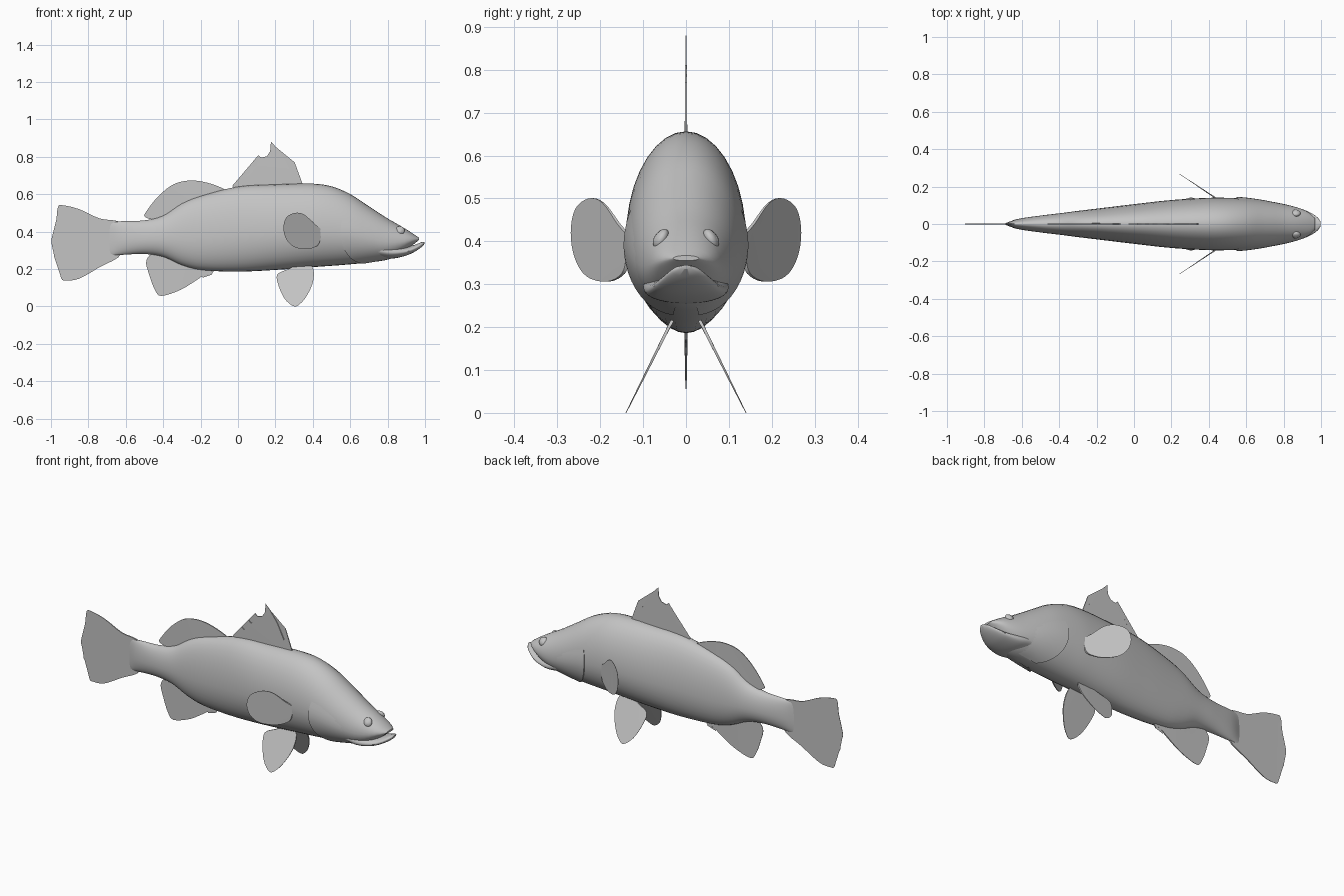
import bpy
import bmesh
from math import sin, cos, pi
from mathutils import Vector

cube = bpy.data.objects.get("Cube")
if cube:
    bpy.data.objects.remove(cube)

grey = bpy.data.materials.new("fish grey")
grey.use_nodes = True
grey.diffuse_color = (0.55, 0.55, 0.55, 1)
grey.node_tree.nodes["Principled BSDF"].inputs["Base Color"].default_value = (0.55, 0.55, 0.55, 1)


def finish(bm, name, smooth=True):
    bmesh.ops.recalc_face_normals(bm, faces=bm.faces)
    mesh = bpy.data.meshes.new(name)
    bm.to_mesh(mesh)
    bm.free()
    mesh.materials.append(grey)
    obj = bpy.data.objects.new(name, mesh)
    bpy.context.collection.objects.link(obj)
    if smooth:
        bpy.ops.object.select_all(action="DESELECT")
        obj.select_set(True)
        bpy.context.view_layer.objects.active = obj
        bpy.ops.object.shade_smooth_by_angle(angle=0.7)
    return obj


def mirror(obj):
    mod = obj.modifiers.new("mirror", "MIRROR")
    mod.use_axis = (False, True, False)
    mod.use_mirror_merge = False


def sample(stations, x):
    """Smoothly interpolate bottom, top and half width at x."""
    n = len(stations)
    i = max(k for k in range(n - 1) if stations[k][0] <= x or k == 0)
    a, b = Vector(stations[i]), Vector(stations[i + 1])
    before, after = Vector(stations[max(i - 1, 0)]), Vector(stations[min(i + 2, n - 1)])
    h = b[0] - a[0]
    t = (x - a[0]) / h
    ta = (b - before) * (h / (b[0] - before[0]))
    tb = (after - a) * (h / (after[0] - a[0]))
    p = (a * (2*t**3 - 3*t**2 + 1) + ta * (t**3 - 2*t**2 + t)
         + b * (3*t**2 - 2*t**3) + tb * (t**3 - t**2))
    return p[1], p[2], p[3]


def skin(stations, x, angle, lift=0.0):
    """Point on the egg-shaped section; angle 0 is the side, pi/2 the top."""
    low, high, wide = sample(stations, x)
    mid = low + 0.43 * (high - low)
    reach = (high - mid if sin(angle) > 0 else mid - low) + lift
    return Vector((x, (wide + lift) * cos(angle), mid + reach * sin(angle)))


def loft(name, stations, rings, sides):
    bm = bmesh.new()
    first, last = stations[0][0], stations[-1][0]
    loops = []
    for r in range(rings + 1):
        x = first + (last - first) * r / rings
        loops.append([bm.verts.new(skin(stations, x, 2 * pi * s / sides)) for s in range(sides)])
    for a, b in zip(loops, loops[1:]):
        for s in range(sides):
            t = (s + 1) % sides
            bm.faces.new((a[s], a[t], b[t], b[s]))
    bm.faces.new(loops[0])
    bm.faces.new(loops[-1])
    return finish(bm, name)


# Body and lower jaw: x, bottom, top, half width
BODY = [(-0.69, 0.27, 0.45, 0.003), (-0.63, 0.275, 0.455, 0.025), (-0.5, 0.28, 0.46, 0.045),
        (-0.4, 0.265, 0.485, 0.057), (-0.3, 0.22, 0.55, 0.07), (-0.2, 0.195, 0.59, 0.082),
        (0, 0.186, 0.64, 0.106), (0.2, 0.195, 0.652, 0.128), (0.4, 0.21, 0.656, 0.14),
        (0.5, 0.217, 0.642, 0.14), (0.6, 0.225, 0.6, 0.136), (0.7, 0.235, 0.535, 0.125),
        (0.8, 0.25, 0.47, 0.107), (0.87, 0.28, 0.43, 0.089), (0.93, 0.325, 0.393, 0.065),
        (0.968, 0.355, 0.367, 0.03)]
JAW = [(0.74, 0.26, 0.36, 0.1), (0.82, 0.255, 0.33, 0.097), (0.9, 0.272, 0.32, 0.079),
       (0.95, 0.295, 0.331, 0.057), (0.985, 0.32, 0.345, 0.032), (0.998, 0.335, 0.345, 0.012)]
loft("body", BODY, 64, 36)
loft("lower_jaw", JAW, 18, 28)

# Gill covers: raised shells following the skin of the head
bm = bmesh.new()
rows, cols = 14, 10
grid = []
for r in range(rows + 1):
    f = r / rows
    angle = 0.35 - 1.7 * f
    rear = 0.53 + 0.14 * f**2 + 0.03 * (1 - f)**4
    row = []
    for c in range(cols + 1):
        g = c / cols
        lift = 0.007 * (1 - g) * min(1, 5 * f + 0.1) - 0.003 * g
        row.append(bm.verts.new(skin(BODY, rear + (0.82 - rear) * g, angle, lift)))
    # tuck the rear rim back into the skin
    rim = bm.verts.new(skin(BODY, rear, angle, -0.003))
    grid.append([rim] + row)
for a, b in zip(grid, grid[1:]):
    for c in range(cols + 1):
        bm.faces.new((a[c], a[c + 1], b[c + 1], b[c]))
mirror(finish(bm, "gill_cover"))

# Eyes: flattened ball inside a raised lid ring
for name, size, push in (("eyeball", 0.019, 0.0), ("eye_rim", 0.026, -0.006)):
    bm = bmesh.new()
    bmesh.ops.create_uvsphere(bm, u_segments=16, v_segments=10, radius=size)
    for v in bm.verts:
        v.co.y *= 0.6
    eye = finish(bm, name)
    eye.rotation_euler = (0.5, 0, 0)
    bm = bmesh.new()
    bm.from_mesh(eye.data)
    for v in bm.verts:
        v.co.rotate(eye.rotation_euler)
        v.co += Vector((0.865, 0.064 + push, 0.405))
    bm.to_mesh(eye.data)
    bm.free()
    eye.rotation_euler = (0, 0, 0)
    mirror(eye)


def rounded(points, steps=4):
    """Closed smooth curve through the outline points."""
    pts = [Vector(p) for p in points]
    n, out = len(pts), []
    for i in range(n):
        p, a, b, q = pts[i - 1], pts[i], pts[(i + 1) % n], pts[(i + 2) % n]
        for s in range(steps):
            t = s / steps
            out.append(0.5 * (2*a + (b - p)*t + (2*p - 5*a + 4*b - q)*t**2
                              + (3*a - p - 3*b + q)*t**3))
    return out


def fin(name, outline, root, side=lambda x, z: 0.0, thick=0.005):
    """Thin blade in the x-z outline, thinning away from its root."""
    pts = [Vector(p) for p in outline]
    root = Vector(root)
    far = max((p - root).length for p in pts)
    bm = bmesh.new()
    rims = []
    for sign in (-1, 1):
        rims.append([bm.verts.new((p.x, side(p.x, p.y) + sign * thick
                     * (1 - 0.85 * (p - root).length / far), p.y)) for p in pts])
    a, b = rims
    n = len(pts)
    for i in range(n):
        j = (i + 1) % n
        bm.faces.new((a[i], a[j], b[j], b[i]))
    caps = [bm.faces.new(a), bm.faces.new(b)]
    bmesh.ops.triangulate(bm, faces=caps)
    return finish(bm, name)


# Fins on the centre line
fin("tail_fin", rounded([
    (-0.62, 0.44), (-0.74, 0.47), (-0.85, 0.52), (-0.94, 0.541), (-0.963, 0.53), (-0.972, 0.46),
    (-0.99, 0.39), (-0.998, 0.34), (-0.982, 0.3), (-0.982, 0.26), (-0.96, 0.225),
    (-0.945, 0.15), (-0.92, 0.139), (-0.85, 0.148), (-0.74, 0.21), (-0.62, 0.285)]), (-0.62, 0.36))
fin("rear_dorsal_fin", rounded([
    (-0.497, 0.478), (-0.485, 0.515), (-0.42, 0.595), (-0.34, 0.655), (-0.25, 0.673),
    (-0.16, 0.66), (-0.07, 0.625), (-0.05, 0.59), (-0.2, 0.53), (-0.33, 0.48), (-0.42, 0.46)]),
    (-0.2, 0.53))
fin("spiny_dorsal_fin", [
    (-0.03, 0.645), (0.02, 0.658), (0.027, 0.705), (0.04, 0.695), (0.06, 0.702), (0.068, 0.76),
    (0.08, 0.745), (0.1, 0.752), (0.108, 0.808), (0.125, 0.795), (0.155, 0.803), (0.172, 0.83),
    (0.176, 0.88), (0.205, 0.85), (0.25, 0.79), (0.293, 0.705), (0.303, 0.77), (0.325, 0.71),
    (0.345, 0.655), (0.33, 0.6), (0, 0.6)], (0.2, 0.6))
fin("anal_fin", rounded([
    (-0.49, 0.245), (-0.475, 0.17), (-0.445, 0.09), (-0.41, 0.056), (-0.31, 0.087),
    (-0.23, 0.135), (-0.17, 0.175), (-0.13, 0.188), (-0.18, 0.23), (-0.33, 0.28), (-0.44, 0.29)]),
    (-0.27, 0.25))
fin("anal_spine", [(-0.2, 0.2), (-0.19, 0.153), (-0.165, 0.175), (-0.14, 0.17), (-0.12, 0.21)],
    (-0.15, 0.2))

# Paired fins, splayed out from the body
mirror(fin("pelvic_fin", rounded([
    (0.395, 0.215), (0.403, 0.14), (0.37, 0.06), (0.33, 0.012), (0.297, 0.001), (0.25, 0.04),
    (0.217, 0.11), (0.21, 0.17), (0.27, 0.2), (0.33, 0.225)]), (0.35, 0.21),
    lambda x, z: 0.14 - 0.5 * z))
mirror(fin("pectoral_fin", rounded([
    (0.45, 0.405), (0.442, 0.365), (0.425, 0.325), (0.37, 0.306), (0.3, 0.318), (0.258, 0.36),
    (0.243, 0.42), (0.258, 0.475), (0.305, 0.5), (0.355, 0.49), (0.41, 0.44)]), (0.44, 0.38),
    lambda x, z: 0.136 + 0.67 * (0.44 - x)))
